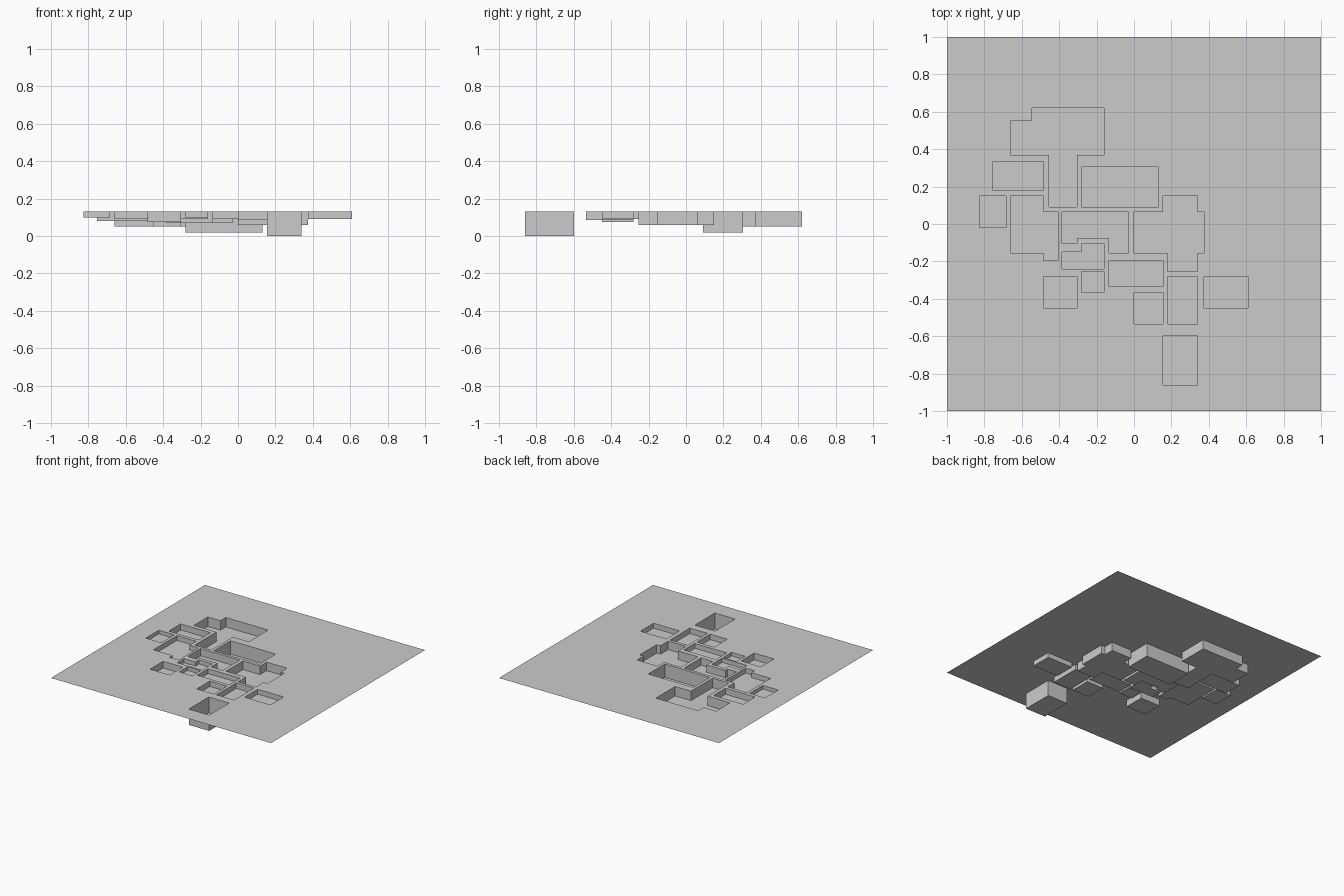
import bpy, bmesh

if "Cube" in bpy.data.objects:
    bpy.data.objects.remove(bpy.data.objects["Cube"])

TOP = 0.13


def rect(x0, x1, y0, y1):
    return [(x0, y0), (x1, y0), (x1, y1), (x0, y1)]


def stair(start, *moves):
    """Right-angled outline: alternate new x / new y values, beginning with x."""
    x, y = start
    pts = [(x, y)]
    for i, v in enumerate(moves):
        x, y = (v, y) if i % 2 == 0 else (x, v)
        pts.append((x, y))
    return pts


def ccw(p):
    area = sum(a[0] * b[1] - b[0] * a[1] for a, b in zip(p, p[1:] + p[:1]))
    return p if area > 0 else p[::-1]


def finish(bm, name):
    mesh = bpy.data.meshes.new(name)
    bm.to_mesh(mesh)
    bm.free()
    bpy.context.collection.objects.link(bpy.data.objects.new(name, mesh))


# Pocket outlines with floor heights
pockets = [
    (stair((-.66, .55), -.545, .62, -.16, .37, -.305, .09, -.455, .37, -.66), .052),
    (rect(-.755, -.485, .18, .335), .08),
    (rect(-.28, .13, .09, .305), .02),
    (rect(-.825, -.685, -.02, .15), .10),
    (stair((-.66, .15), -.485, .065, -.405, -.195, -.485, -.155, -.66), .09),
    (stair((-.385, .065), -.03, -.155, -.135, -.075, -.305, -.105, -.385), .07),
    (stair((0, .065), .155, .15, .34, .065, .375, -.155, .34, -.255,
           .18, -.155, 0), .06),
    (stair((-.385, -.15), -.28, -.105, -.16, -.24, -.385), .095),
    (rect(-.28, -.16, -.365, -.255), .10),
    (rect(-.485, -.305, -.45, -.28), .075),
    (rect(-.135, .155, -.335, -.195), .09),
    (rect(0, .155, -.535, -.365), .085),
    (rect(.18, .34, -.535, -.28), .085),
    (rect(.375, .61, -.45, -.28), .09),
    (rect(.155, .34, -.86, -.60), 0),
]

# Flat panel with an opening for every pocket
bm = bmesh.new()
for outline in [rect(-1, 1, -1, 1)] + [p for p, _ in pockets]:
    vs = [bm.verts.new((x, y, TOP)) for x, y in outline]
    for a, b in zip(vs, vs[1:] + vs[:1]):
        bm.edges.new((a, b))
bmesh.ops.triangle_fill(bm, edges=bm.edges[:], use_beauty=True, normal=(0, 0, 1))
bm.normal_update()
for f in bm.faces:
    if f.normal.z < 0:
        f.normal_flip()
finish(bm, "panel")

# Open-topped recessed pockets, walls facing inward
for i, (outline, floor) in enumerate(pockets, 1):
    bm = bmesh.new()
    p = ccw(outline)
    top = [bm.verts.new((x, y, TOP)) for x, y in p]
    low = [bm.verts.new((x, y, floor)) for x, y in p]
    bm.faces.new(low)
    for k in range(len(p)):
        j = (k + 1) % len(p)
        bm.faces.new((top[k], top[j], low[j], low[k]))
    finish(bm, f"pocket_{i:02d}")
